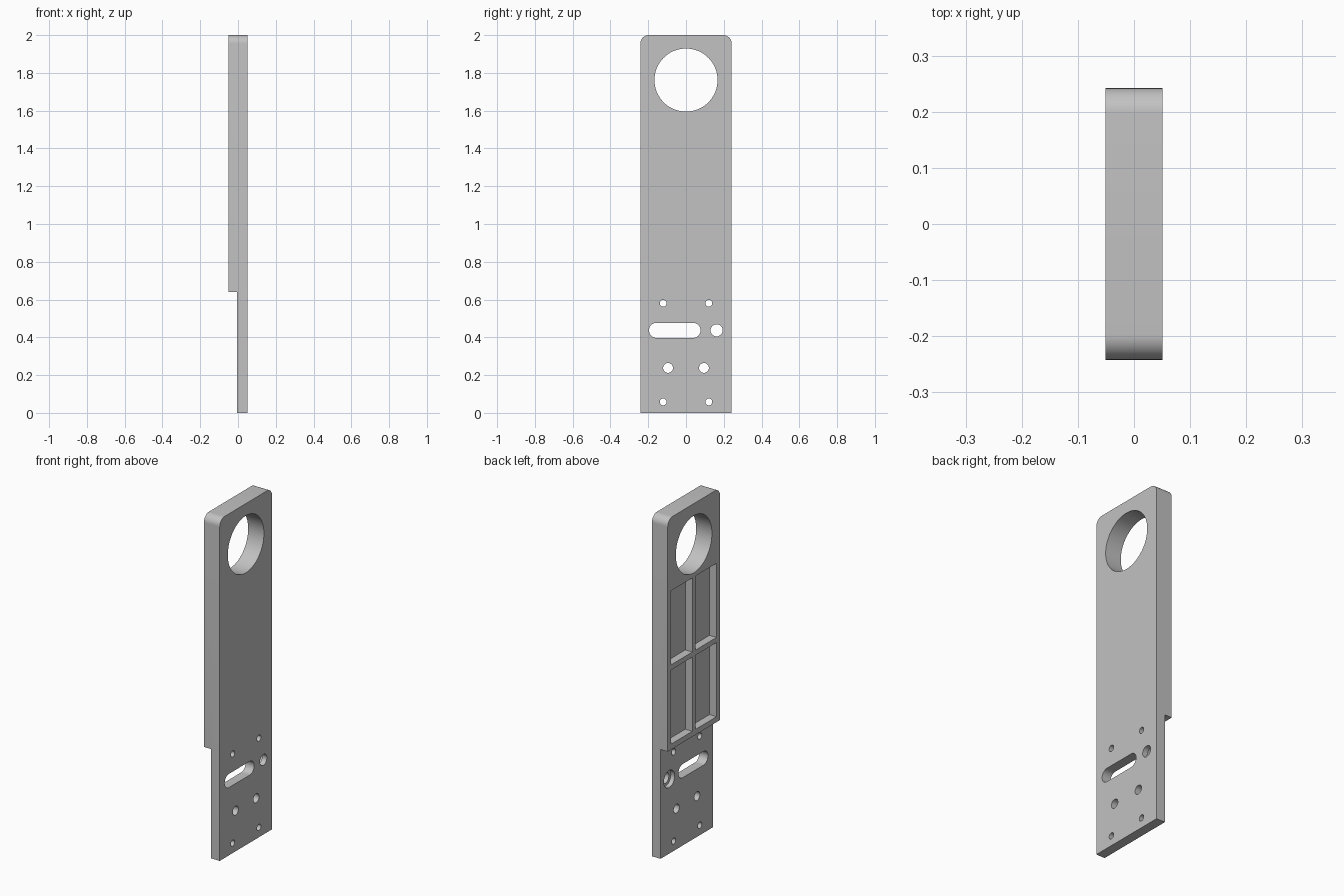
import bpy
import bmesh
from math import cos, sin, pi

cube = bpy.data.objects.get("Cube")
if cube:
    bpy.data.objects.remove(cube, do_unlink=True)

HALF_T, HALF_W, TOP = 0.051, 0.242, 2.0
STEP_X, STEP_Z = -0.005, 0.64

grey = bpy.data.materials.new("light grey")
grey.use_nodes = True
colour = (0.54, 0.54, 0.54, 1)
grey.diffuse_color = colour
grey.node_tree.nodes["Principled BSDF"].inputs["Base Color"].default_value = colour


def arc(y, z, r, start, end, steps):
    """Points of an arc in the y-z plane."""
    angles = [start + (end - start) * i / steps for i in range(steps + 1)]
    return [(y + r * cos(a), z + r * sin(a)) for a in angles]


def prism(name, outline, x0, x1):
    """Extrude a y-z outline along x."""
    bm = bmesh.new()
    face = bm.faces.new([bm.verts.new((x0, y, z)) for y, z in outline])
    ext = bmesh.ops.extrude_face_region(bm, geom=[face])
    moved = [v for v in ext["geom"] if isinstance(v, bmesh.types.BMVert)]
    bmesh.ops.translate(bm, verts=moved, vec=(x1 - x0, 0, 0))
    bmesh.ops.recalc_face_normals(bm, faces=bm.faces)
    mesh = bpy.data.meshes.new(name)
    bm.to_mesh(mesh)
    bm.free()
    mesh.materials.append(grey)
    obj = bpy.data.objects.new(name, mesh)
    bpy.context.collection.objects.link(obj)
    return obj


def rect(y0, y1, z0, z1):
    return [(y0, z0), (y1, z0), (y1, z1), (y0, z1)]


def slot(y0, y1, z, r, steps=16):
    return arc(y1, z, r, -pi / 2, pi / 2, steps) + arc(y0, z, r, pi / 2, 3 * pi / 2, steps)


def circle(y, z, r, steps=32):
    return arc(y, z, r, 0, 2 * pi, steps)[:-1]


def cut(target, outline, x0=-0.2, x1=0.2):
    """Subtract an extruded outline and discard the cutter."""
    cutter = prism("cutter", outline, x0, x1)
    cutter.hide_render = True
    mod = target.modifiers.new("cut", 'BOOLEAN')
    mod.operation = 'DIFFERENCE'
    mod.solver = 'EXACT'
    mod.object = cutter
    bpy.context.view_layer.objects.active = target
    bpy.ops.object.modifier_apply(modifier=mod.name)
    bpy.data.objects.remove(cutter, do_unlink=True)


# Plate with rounded top corners
R = 0.045
outline = [(-HALF_W, 0), (HALF_W, 0)]
outline += arc(HALF_W - R, TOP - R, R, 0, pi / 2, 10)
outline += arc(R - HALF_W, TOP - R, R, pi / 2, pi, 10)
plate = prism("mounting_plate", outline, -HALF_T, HALF_T)

# Thinner lower section
cut(plate, rect(-0.5, 0.5, -0.2, STEP_Z), -0.2, STEP_X)

# Large ring opening
cut(plate, circle(0, 1.762, 0.167, 72))

# Four lightening pockets
for side in (-1, 1):
    y0, y1 = sorted((side * 0.014, side * 0.21))
    for z0, z1 in ((0.672, 1.106), (1.136, 1.57)):
        cut(plate, rect(y0, y1, z0, z1), -0.2, STEP_X)

# Mirrored screw holes
for side in (-1, 1):
    for y, z, r in ((0.121, 0.58, 0.018), (0.095, 0.238, 0.026), (0.121, 0.058, 0.018)):
        cut(plate, circle(side * y, z, r))

# Adjustment slot and counterbored pivot hole
cut(plate, slot(-0.156, 0.037, 0.437, 0.04))
cut(plate, circle(0.162, 0.437, 0.032))
cut(plate, circle(0.162, 0.437, 0.05), -0.2, 0.02)

# Smooth round walls, crisp edges
bpy.ops.object.select_all(action='DESELECT')
plate.select_set(True)
bpy.context.view_layer.objects.active = plate
bpy.ops.object.shade_smooth_by_angle(angle=pi / 6)
